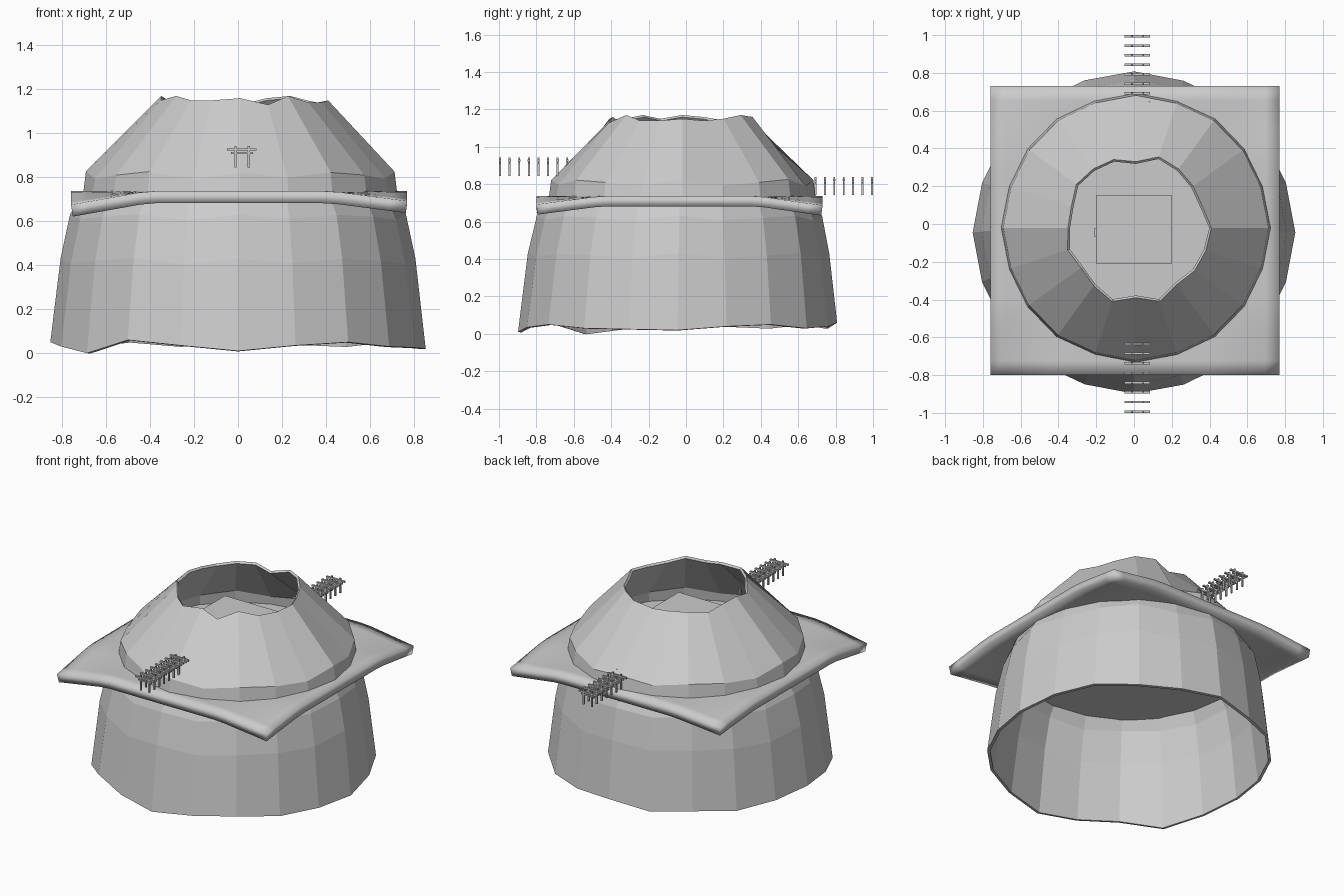
import bpy, bmesh
from math import cos, sin, pi

if "Cube" in bpy.data.objects:
    bpy.data.objects.remove(bpy.data.objects["Cube"])

N = 20


def mesh_object(name, bm):
    bmesh.ops.recalc_face_normals(bm, faces=bm.faces[:])
    me = bpy.data.meshes.new(name)
    bm.to_mesh(me)
    bm.free()
    ob = bpy.data.objects.new(name, me)
    bpy.context.collection.objects.link(ob)
    return ob


def shell(name, rings, thickness):
    """Faceted open shell; each ring is (cx, cy, radii, heights)."""
    bm = bmesh.new()
    loops = []
    for cx, cy, radii, heights in rings:
        loops.append([bm.verts.new((cx + r * cos(2 * pi * k / N), cy + r * sin(2 * pi * k / N), z))
                      for k, (r, z) in enumerate(zip(radii, heights))])
    for a, b in zip(loops, loops[1:]):
        for k in range(N):
            j = (k + 1) % N
            bm.faces.new((a[k], a[j], b[j], b[k]))
    ob = mesh_object(name, bm)
    mod = ob.modifiers.new("wall", 'SOLIDIFY')
    mod.thickness = thickness
    mod.offset = -1
    return ob


def add_box(bm, x0, x1, y0, y1, z0, z1):
    vs = bmesh.ops.create_cube(bm, size=1)["verts"]
    for v in vs:
        v.co = ((x0 + x1) / 2 + v.co.x * (x1 - x0),
                (y0 + y1) / 2 + v.co.y * (y1 - y0),
                (z0 + z1) / 2 + v.co.z * (z1 - z0))


# Lower skirt: ragged bottom edge, slightly bulging wall
ragged = [.02, .04, .05, .03, .04, .06, .03, .05, .03, .04,
          .05, .03, .00, .06, .035, .01, .035, .05, .03, .025]
wob = [.004, -.004, .0, .004, -.005, .003, -.003, .003, .0, -.004] * 2
shell("lower_skirt", [
    (0, -.045, [.85 + w for w in wob], ragged),
    (0, -.04, [.803 + w for w in wob], [.42 + 3 * w for w in wob]),
    (0, -.035, [.76 + w for w in wob], [.62 + 3 * w for w in wob]),
    (0, -.035, [.72] * N, [.70] * N)], .018)

# Upper crater cone: broken rim
rim_r = [.40, .37, .375, .385, .395, .35, .38, .385, .39, .36,
         .36, .38, .36, .38, .41, .37, .41, .37, .385, .39]
rim_z = [1.15, 1.14, 1.15, 1.17, 1.16, 1.13, 1.15, 1.15, 1.14, 1.16,
         1.17, 1.15, 1.17, 1.15, 1.15, 1.16, 1.13, 1.17, 1.14, 1.14]
shell("crater_cone", [
    (.01, -.02, [.71 + w for w in wob], [.73] * N),
    (.01, -.02, [.698 + w for w in wob], [.81 + 4 * w for w in wob]),
    (.01, -.02, rim_r, rim_z)], .016)

# Square plate with drooping corners
droop = {(-1, -1): .062, (1, -1): .045, (1, 1): .05, (-1, 1): .035}
bm = bmesh.new()
bmesh.ops.create_grid(bm, x_segments=20, y_segments=20, size=1)
for v in bm.verts:
    x, y = v.co.x, v.co.y
    d = droop[(1 if x > 0 else -1, 1 if y > 0 else -1)]
    u = max(0, (abs(x) - .55) / .45)
    w = max(0, (abs(y) - .55) / .45)
    v.co = (.005 + .765 * x, -.035 + .765 * y, .737 - d * u * w)
plate = mesh_object("square_plate", bm)
for p in plate.data.polygons:
    if p.normal.z < 0:
        plate.data.flip_normals()
        break
mod = plate.modifiers.new("thickness", 'SOLIDIFY')
mod.thickness = .055
mod.offset = -1
bpy.context.view_layer.objects.active = plate
plate.select_set(True)
bpy.ops.object.shade_smooth_by_angle()
plate.select_set(False)

# Block hut inside the crater, with its door
bm = bmesh.new()
add_box(bm, -.2, .2, -.21, .15, .73, .98)
mesh_object("inner_hut", bm)
bm = bmesh.new()
add_box(bm, -.208, -.195, -.07, -.02, .735, .84)
mesh_object("hut_door", bm)


# Rows of small post-and-beam gates
def gate_row(name, y_start, step, z):
    bm = bmesh.new()
    for i in range(8):
        y = y_start + i * step
        for px in (-.011, .049):
            add_box(bm, px - .005, px + .005, y - .005, y + .005, z, z + .098)
        add_box(bm, -.05, .084, y - .006, y + .006, z + .077, z + .087)
        add_box(bm, -.031, .068, y - .004, y + .004, z + .062, z + .070)
    mesh_object(name, bm)


gate_row("front_gates", -.994, .0513, .845)
gate_row("back_gates", .994, -.0503, .742)
